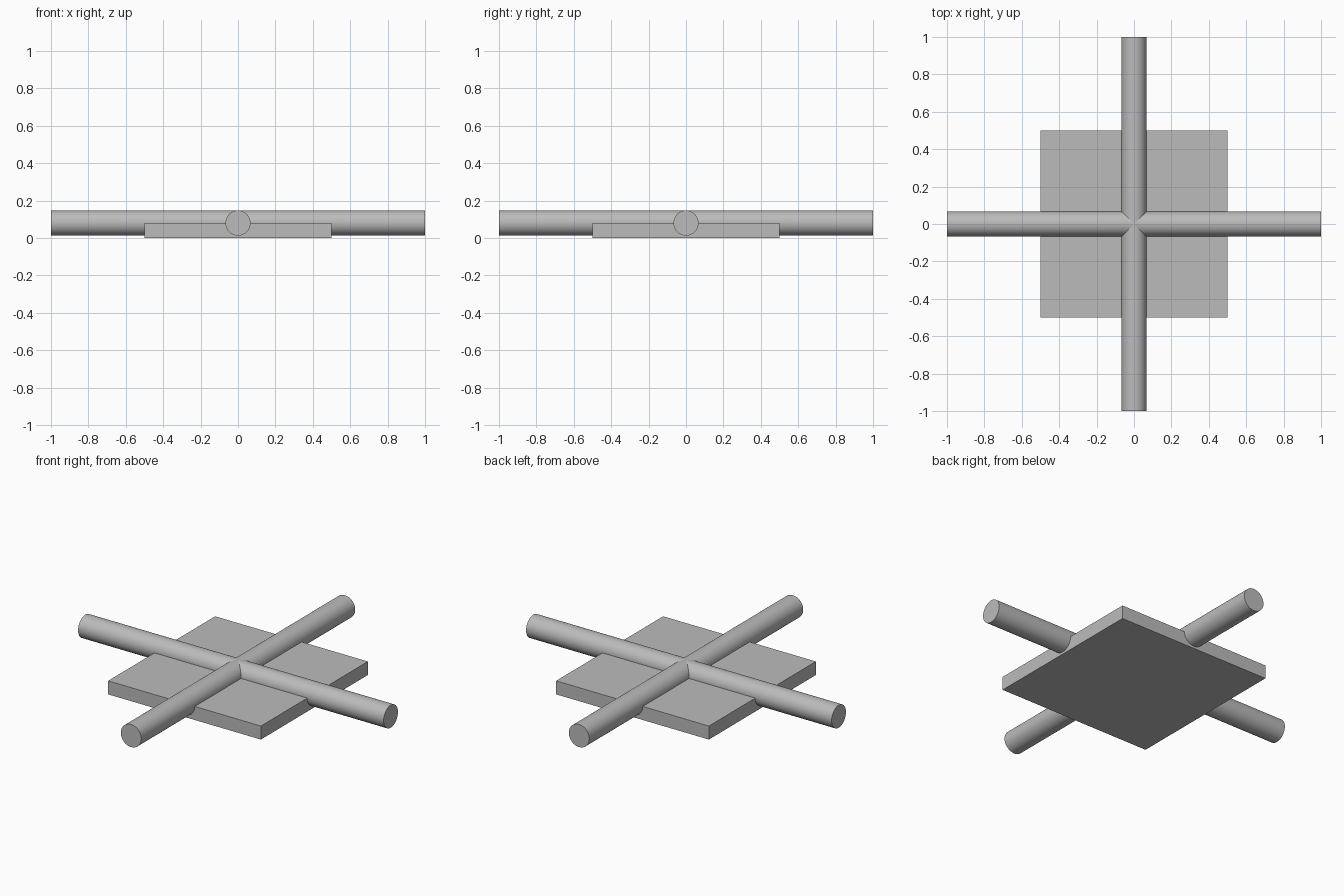
import bpy
import math

cube = bpy.data.objects.get("Cube")
if cube:
    bpy.data.objects.remove(cube, do_unlink=True)

# Single grey material
grey = bpy.data.materials.new("grey")
grey.use_nodes = True
color = (0.5, 0.5, 0.5, 1)
grey.diffuse_color = color
grey.node_tree.nodes["Principled BSDF"].inputs["Base Color"].default_value = color

PLATE_HEIGHT = 0.08
ROD_RADIUS = 0.067


def finish(name):
    obj = bpy.context.object
    obj.name = name
    obj.data.materials.append(grey)
    bpy.ops.object.transform_apply(location=False, rotation=True, scale=True)
    return obj


def rod(name, rotation):
    bpy.ops.mesh.primitive_cylinder_add(
        vertices=64, radius=ROD_RADIUS, depth=2,
        location=(0, 0, PLATE_HEIGHT), rotation=rotation)
    finish(name)
    bpy.ops.object.shade_smooth_by_angle(angle=math.radians(30))


# Square base plate
bpy.ops.mesh.primitive_cube_add(size=1, location=(0, 0, PLATE_HEIGHT / 2))
bpy.context.object.scale = (1, 1, PLATE_HEIGHT)
finish("base_plate")

# Crossed rods, half sunk into the plate
rod("side_to_side_rod", (0, math.pi / 2, 0))
rod("front_to_back_rod", (math.pi / 2, 0, 0))
